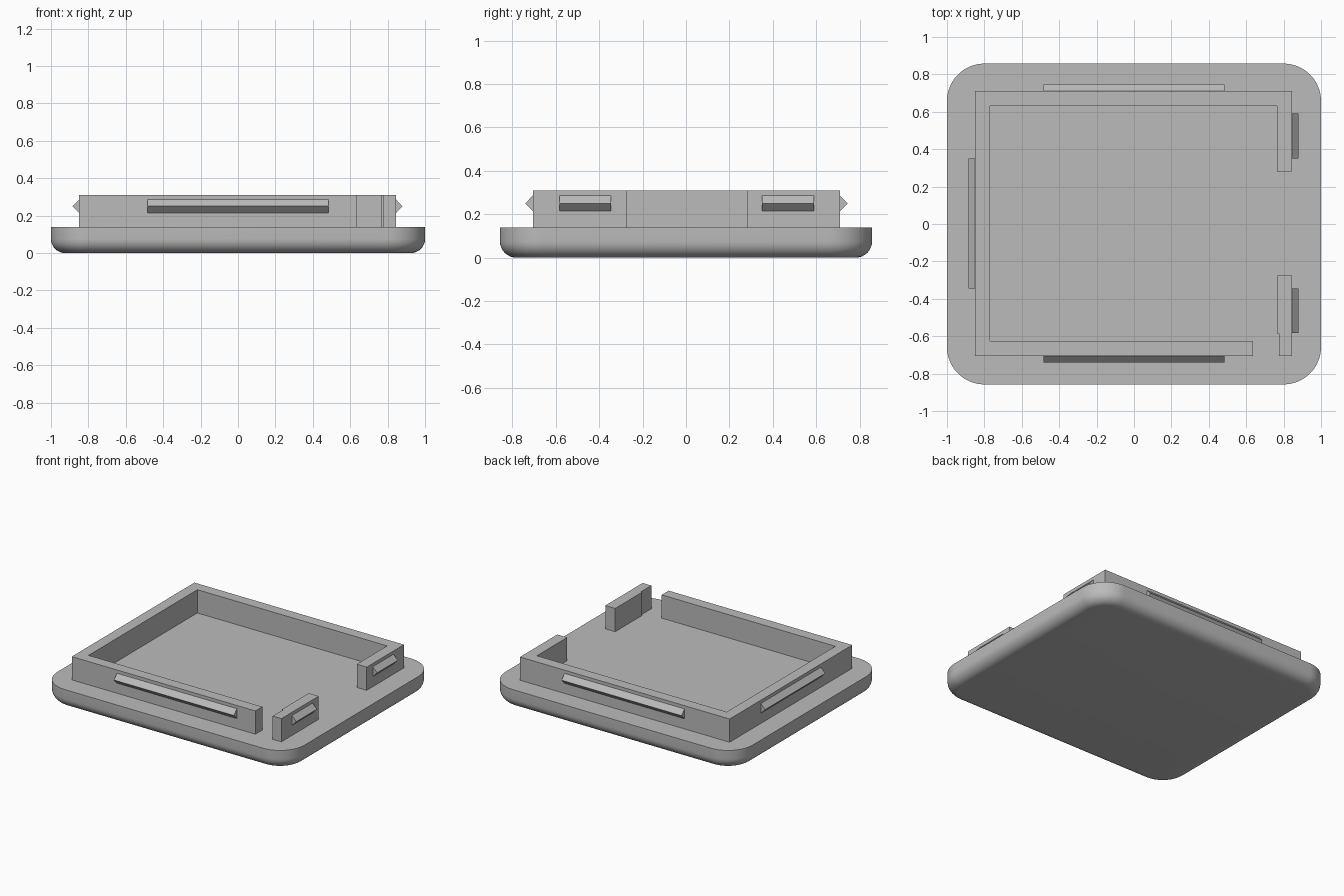
import bpy
import bmesh
from mathutils import Vector

cube = bpy.data.objects.get("Cube")
if cube:
    bpy.data.objects.remove(cube, do_unlink=True)

grey = bpy.data.materials.new("grey_plastic")
colour = (0.5, 0.5, 0.5, 1)
grey.use_nodes = True
grey.diffuse_color = colour
grey.node_tree.nodes["Principled BSDF"].inputs["Base Color"].default_value = colour

BASE_TOP, WALL_TOP = 0.14, 0.31


def finish(name, bm):
    """Turn a bmesh into a named, coloured object."""
    bmesh.ops.recalc_face_normals(bm, faces=bm.faces)
    mesh = bpy.data.meshes.new(name)
    bm.to_mesh(mesh)
    bm.free()
    mesh.materials.append(grey)
    obj = bpy.data.objects.new(name, mesh)
    bpy.context.collection.objects.link(obj)
    return obj


def prism(name, outline, direction):
    """Extrude a closed planar outline along a direction."""
    bm = bmesh.new()
    face = bm.faces.new([bm.verts.new(p) for p in outline])
    grown = bmesh.ops.extrude_face_region(bm, geom=[face], use_keep_orig=True)
    moved = [v for v in grown["geom"] if isinstance(v, bmesh.types.BMVert)]
    bmesh.ops.translate(bm, verts=moved, vec=direction)
    return finish(name, bm)


def wall(name, outline):
    return prism(name, [(x, y, BASE_TOP) for x, y in outline],
                 (0, 0, WALL_TOP - BASE_TOP))


def clip(name, start, end, outward):
    """Triangular snap ridge running between two points on a wall."""
    a, b = Vector((*start, 0.25)), Vector((*end, 0.25))
    out, up = Vector((*outward, 0)) * 0.035, Vector((0, 0, 0.036))
    return prism(name, [a - up, a + out, a + up], b - a)


# Base plate: rounded corners, then a rounded lower rim
bm = bmesh.new()
bmesh.ops.create_cube(bm, size=1)
bmesh.ops.scale(bm, vec=(2, 1.715, BASE_TOP), verts=bm.verts)
bmesh.ops.translate(bm, vec=(0, 0, BASE_TOP / 2), verts=bm.verts)
upright = [e for e in bm.edges if abs(e.verts[0].co.z - e.verts[1].co.z) > 0.1]
bmesh.ops.bevel(bm, geom=upright, offset=0.2, segments=16, profile=0.5,
                affect='EDGES')
rim = [e for e in bm.edges if all(v.co.z < 0.001 for v in e.verts)]
bmesh.ops.bevel(bm, geom=rim, offset=0.075, segments=8, profile=0.5,
                affect='EDGES')
base = finish("base_plate", bm)
bpy.ops.object.select_all(action='DESELECT')
base.select_set(True)
bpy.context.view_layer.objects.active = base
bpy.ops.object.shade_smooth_by_angle(angle=0.6)

# Raised walls
L, R, F, B = -0.85, 0.845, -0.706, 0.71
T = 0.08
wall("main_wall", [(0.635, F), (L, F), (L, B), (R, B), (R, 0.28),
                   (R - T, 0.28), (R - T, B - T), (L + T, B - T),
                   (L + T, F + T), (0.635, F + T)])
wall("corner_wall", [(R, F), (R, -0.275), (R - T, -0.275), (R - T, -0.585),
                     (0.775, -0.585), (0.775, F)])

# Snap ridges on the outside of the walls
clip("front_clip", (-0.485, F), (0.485, F), (0, -1))
clip("back_clip", (-0.485, B), (0.485, B), (0, 1))
clip("right_clip", (L, -0.345), (L, 0.35), (-1, 0))
clip("left_front_clip", (R, -0.583), (R, -0.345), (1, 0))
clip("left_back_clip", (R, 0.35), (R, 0.59), (1, 0))
